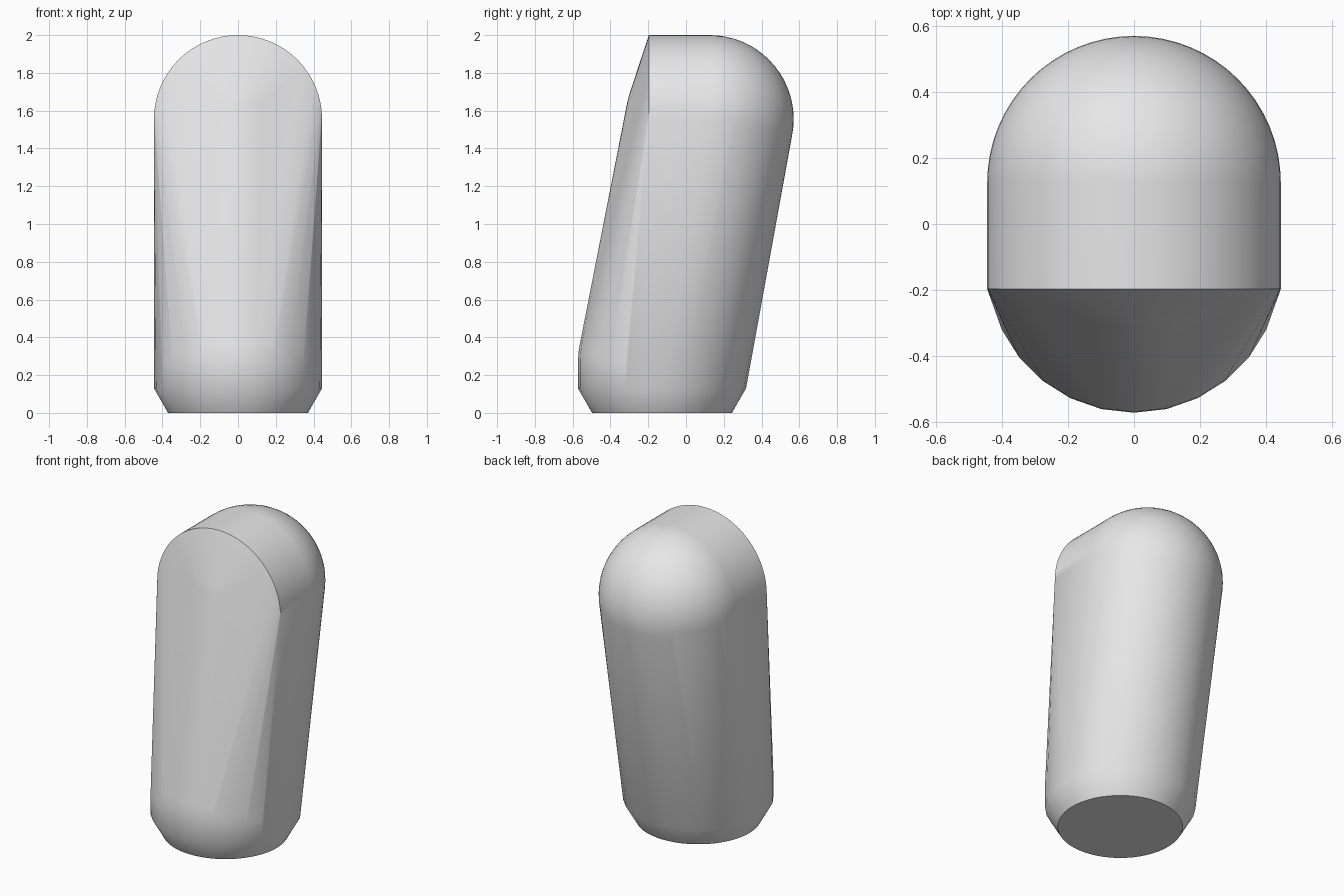
import bpy, bmesh, math
from mathutils import Vector

cube = bpy.data.objects.get("Cube")
if cube:
    bpy.data.objects.remove(cube, do_unlink=True)

RADIUS = 0.445
BASE_Y, TOP_Y, FACE_Y = -0.127, 0.125, -0.197
TOP_Z = 2 - RADIUS
CHAMFER_Z, SHOULDER_Z = 0.13, 0.27


def ring(bm, radius, y, z, count):
    """Horizontal circle of points, with one point facing the front."""
    for i in range(count):
        a = 2 * math.pi * i / count
        bm.verts.new((radius * math.sin(a), y - radius * math.cos(a), z))


bm = bmesh.new()

# Base: chamfered foot and short upright wall
ring(bm, 0.37, BASE_Y, 0, 56)
ring(bm, RADIUS, BASE_Y, CHAMFER_Z, 28)

# Rounded shoulder that the sloping front leaves from
for i in range(5):
    a = math.radians(6 * i)
    ring(bm, RADIUS * math.cos(a), BASE_Y, SHOULDER_Z + RADIUS * math.sin(a), 28)

# Rounded back of the head
for i in range(-16, 16):
    a = math.pi / 2 * i / 16
    ring(bm, RADIUS * math.cos(a), TOP_Y, TOP_Z + RADIUS * math.sin(a), 64)
bm.verts.new((0, TOP_Y, 2))

# Arched front edge of the head
for i in range(33):
    a = math.pi * i / 32
    bm.verts.new((RADIUS * math.cos(a), FACE_Y, TOP_Z + RADIUS * math.sin(a)))

# Skin all the profiles into one convex body
bmesh.ops.remove_doubles(bm, verts=bm.verts, dist=0.0005)
bmesh.ops.convex_hull(bm, input=bm.verts)
bmesh.ops.delete(bm, geom=[v for v in bm.verts if not v.link_faces], context="VERTS")
bmesh.ops.dissolve_limit(bm, angle_limit=math.radians(0.1), verts=bm.verts, edges=bm.edges)
bmesh.ops.recalc_face_normals(bm, faces=bm.faces)

mesh = bpy.data.meshes.new("slanted_body")
bm.to_mesh(mesh)
bm.free()
body = bpy.data.objects.new("slanted_body", mesh)
bpy.context.collection.objects.link(body)

# Plain grey finish
grey = bpy.data.materials.new("light_grey")
grey.use_nodes = True
colour = (0.8, 0.8, 0.8, 1)
grey.diffuse_color = colour
grey.node_tree.nodes["Principled BSDF"].inputs["Base Color"].default_value = colour
mesh.materials.append(grey)

# Smooth curves, crisp rim and foot
bpy.ops.object.select_all(action="DESELECT")
body.select_set(True)
bpy.context.view_layer.objects.active = body
bpy.ops.object.shade_smooth_by_angle(angle=math.radians(30))
